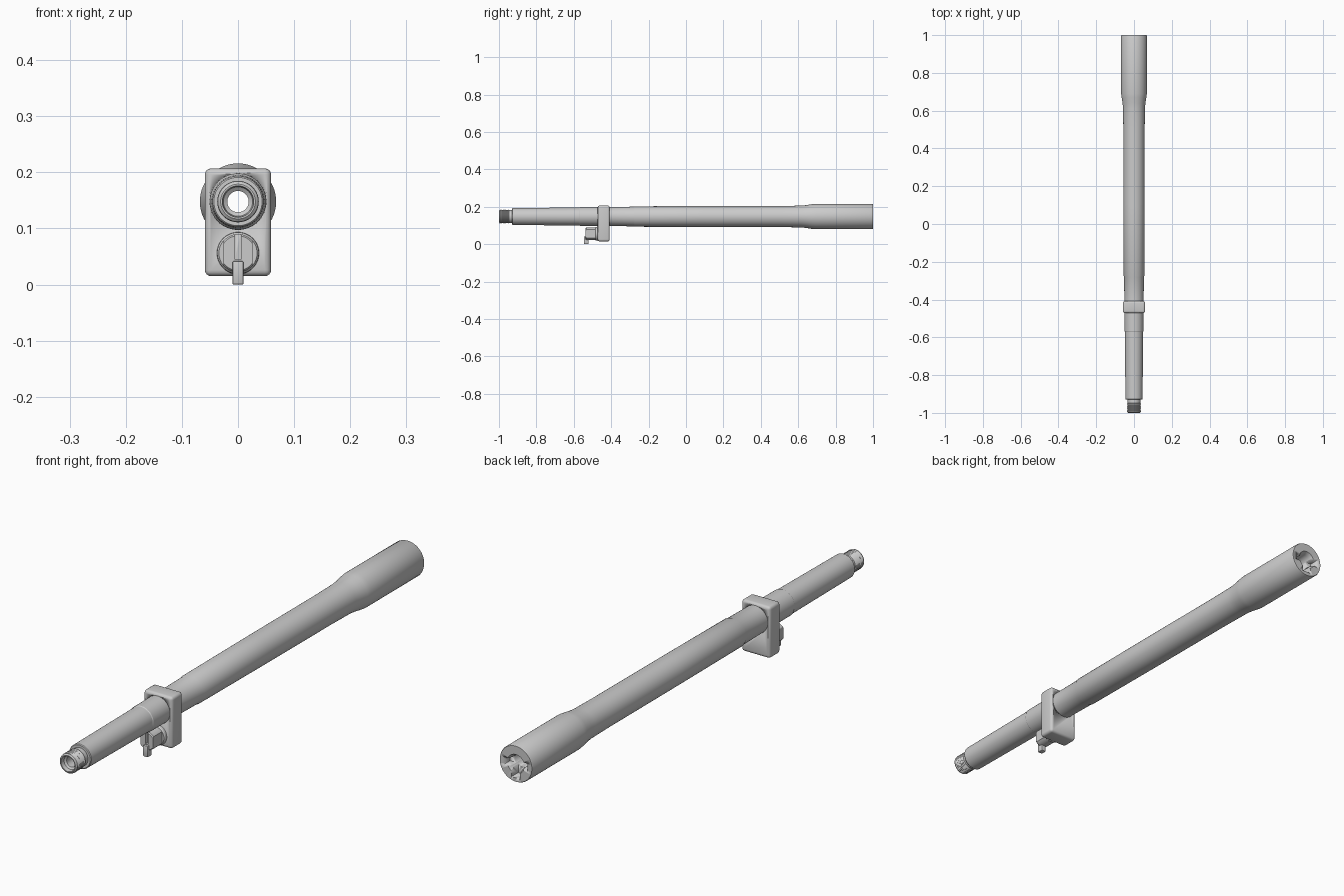
import bpy, bmesh, math
from mathutils import Matrix

if "Cube" in bpy.data.objects:
    bpy.data.objects.remove(bpy.data.objects["Cube"])

AXIS_Z = 0.148


def finish(name, bm):
    bmesh.ops.recalc_face_normals(bm, faces=bm.faces)
    me = bpy.data.meshes.new(name)
    bm.to_mesh(me)
    bm.free()
    ob = bpy.data.objects.new(name, me)
    bpy.context.collection.objects.link(ob)
    bpy.ops.object.select_all(action='DESELECT')
    ob.select_set(True)
    bpy.context.view_layer.objects.active = ob
    bpy.ops.object.shade_smooth_by_angle(angle=math.radians(30))
    return ob


def lathe(name, profile, z, n=64, closed=False):
    """Revolve (y, radius) points about a line along y at height z."""
    bm = bmesh.new()
    rings = []
    for y, r in profile:
        rings.append([bm.verts.new((r * math.cos(2 * math.pi * i / n), y,
                                    z + r * math.sin(2 * math.pi * i / n))) for i in range(n)])
    pairs = list(zip(rings, rings[1:]))
    if closed:
        pairs.append((rings[-1], rings[0]))
    else:
        bm.faces.new(rings[0])
        bm.faces.new(rings[-1])
    for a, b in pairs:
        for i in range(n):
            j = (i + 1) % n
            bm.faces.new((a[i], a[j], b[j], b[i]))
    return finish(name, bm)


def box(name, lo, hi, bevel=0.0, segments=4):
    bm = bmesh.new()
    size = [h - l for l, h in zip(lo, hi)]
    mid = [(h + l) / 2 for l, h in zip(lo, hi)]
    bmesh.ops.create_cube(bm, size=1, matrix=Matrix.Translation(mid) @ Matrix.Diagonal((*size, 1)))
    if bevel:
        bmesh.ops.bevel(bm, geom=bm.edges[:], offset=bevel, segments=segments,
                        profile=0.5, affect='EDGES')
    return finish(name, bm)


def cut(target, cutter):
    mod = target.modifiers.new("cut", 'BOOLEAN')
    mod.operation = 'DIFFERENCE'
    mod.solver = 'EXACT'
    mod.object = cutter
    bpy.context.view_layer.objects.active = target
    bpy.ops.object.modifier_apply(modifier=mod.name)
    bpy.data.objects.remove(cutter)


# tube: threaded nose, stepped body, flared rear, open bore
outer = [(-1.0, 0.031), (-0.996, 0.036)]
for i in range(7):
    y = -0.992 + i * 0.007
    outer += [(y, 0.037), (y + 0.0035, 0.034)]
outer += [(-0.942, 0.034), (-0.93, 0.034), (-0.93, 0.043), (-0.927, 0.0455),
          (-0.57, 0.048), (-0.567, 0.05), (-0.405, 0.051), (-0.28, 0.0525), (-0.275, 0.0545),
          (0.10, 0.056), (0.50, 0.0565), (0.61, 0.058), (0.64, 0.0605),
          (0.67, 0.0655), (0.69, 0.068), (0.996, 0.068), (1.0, 0.066)]
bore = [(1.0, 0.035), (0.985, 0.028), (0.90, 0.025), (0.84, 0.019),
        (-0.98, 0.019), (-0.985, 0.026), (-1.0, 0.028)]
tube = lathe("tube", outer + bore, AXIS_Z, 64, closed=True)

# notches in the rear face
cut(tube, box("slot_cutter", (-0.048, 0.965, AXIS_Z - 0.014), (0.048, 1.05, AXIS_Z + 0.014)))
cut(tube, box("ramp_cutter", (-0.018, 0.96, AXIS_Z - 0.052), (0.018, 1.05, AXIS_Z)))

# clamp block around the tube
block = box("clamp_block", (-0.059, -0.472, 0.015), (0.059, -0.408, 0.207), 0.011)
cut(block, lathe("hole_cutter", [(-0.6, 0.0495), (-0.3, 0.0495)], AXIS_Z))

# round collar and flat-sided knob on the block
lathe("knob_collar", [(-0.484, 0.034), (-0.480, 0.037), (-0.466, 0.038)], 0.056, 48)
knob = lathe("knob", [(-0.537, 0.031), (-0.533, 0.034), (-0.47, 0.034)], 0.056, 48)
for s in (-1, 1):
    x0, x1 = sorted((s * 0.026, s * 0.06))
    cut(knob, box("flat_cutter", (x0, -0.6, 0), (x1, -0.473, 0.12)))
cut(knob, box("groove_cutter", (-0.005, -0.6, 0.045), (0.005, -0.522, 0.12)))

# small lever hanging from the knob
box("lever", (-0.010, -0.545, 0.0), (0.010, -0.521, 0.042), 0.003, 2)
